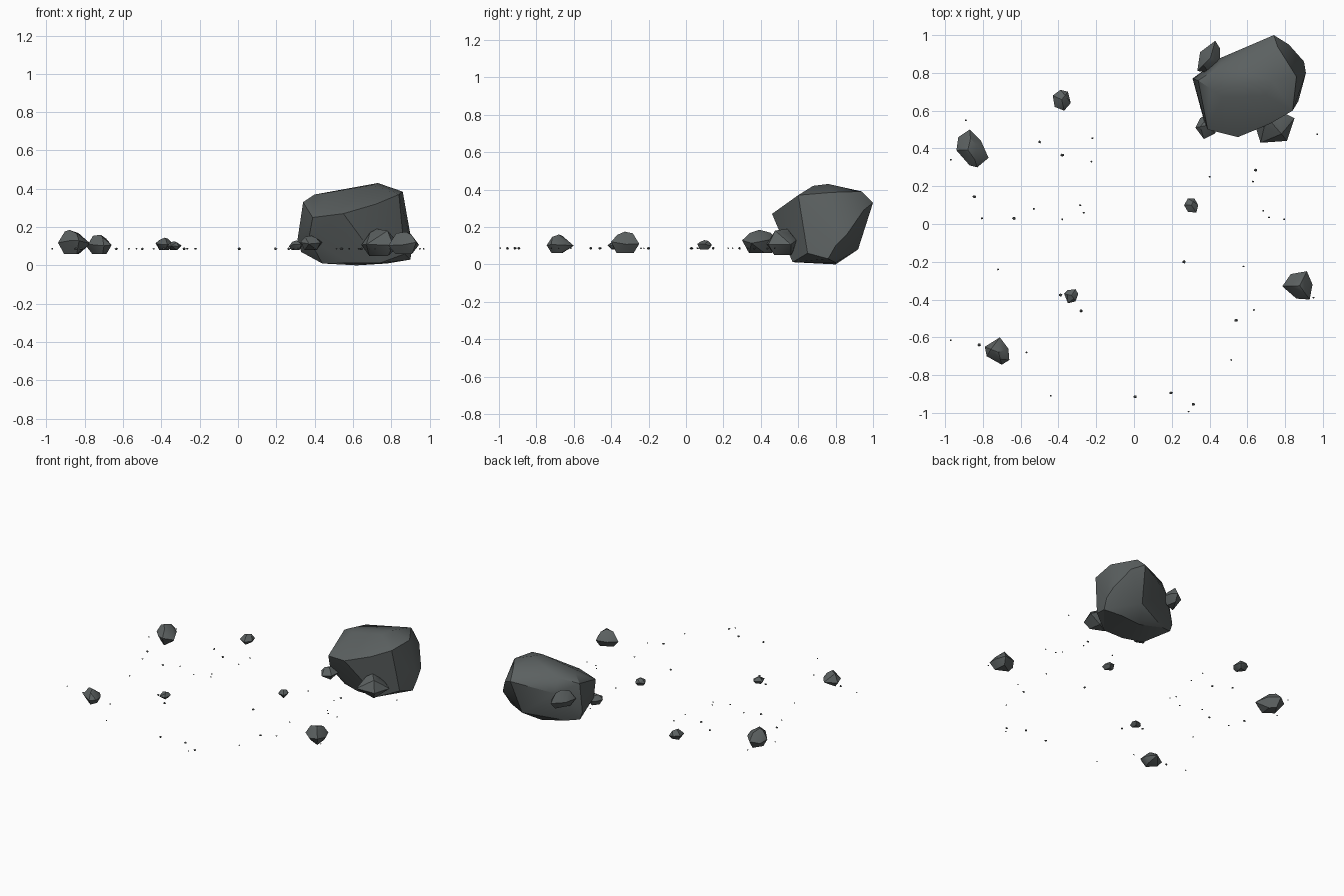
import bpy, bmesh, math, random
from mathutils import Vector

random.seed(4)
stone = bpy.data.materials.new("dark grey stone")
stone.diffuse_color = (0.105, 0.118, 0.118, 1)


def hull(name, points, smooth=32):
    """Solid rock wrapped around a cloud of corner points."""
    bm = bmesh.new()
    for p in points:
        bm.verts.new(p)
    res = bmesh.ops.convex_hull(bm, input=bm.verts)
    inner = [g for g in res["geom_interior"] if isinstance(g, bmesh.types.BMVert)]
    bmesh.ops.delete(bm, geom=inner, context='VERTS')
    bmesh.ops.recalc_face_normals(bm, faces=bm.faces)
    me = bpy.data.meshes.new(name)
    bm.to_mesh(me)
    bm.free()
    me.materials.append(stone)
    ob = bpy.data.objects.new(name, me)
    bpy.context.collection.objects.link(ob)
    bpy.ops.object.select_all(action='DESELECT')
    ob.select_set(True)
    bpy.context.view_layer.objects.active = ob
    bpy.ops.object.shade_smooth_by_angle(angle=math.radians(smooth))
    return ob


def rock(name, outline, z0, z1, peak=(0, 0)):
    """Rock from its plan outline, narrowing to the top and bottom."""
    n = len(outline)
    cx = sum(p[0] for p in outline) / n
    cy = sum(p[1] for p in outline) / n
    h = z1 - z0
    pts = []
    for i, (x, y) in enumerate(outline):
        pts.append((x, y, z0 + h * random.uniform(0.36, 0.58)))
        if i % 2 == 0:
            for k, z in ((0.55, z1 - h * random.uniform(0.05, 0.2)), (0.6, z0)):
                pts.append((cx + (x - cx) * k, cy + (y - cy) * k, z))
    pts.append((cx + peak[0], cy + peak[1], z1))
    return hull(name, pts)


# Large boulder: crown, overhanging front lip, waist and base corners
crown = [(.40, .72, .37), (.47, .67, .38), (.73, .76, .43), (.70, .68, .42),
         (.86, .78, .385), (.76, .94, .39), (.46, .84, .37), (.34, .76, .33)]
lip = [(.39, .50, .25), (.55, .46, .27), (.72, .53, .32), (.84, .60, .37),
       (.74, 1.0, .33), (.82, .95, .29), (.46, .88, .27)]
waist = [(.31, .77, .13), (.90, .86, .16), (.91, .80, .10), (.37, .55, .14)]
base = [(.33, .77, .07), (.44, .62, .01), (.58, .57, .012), (.74, .57, .012),
        (.62, .80, 0), (.78, .80, .01), (.90, .76, .03), (.70, .92, .08),
        (.42, .80, .05), (.87, .65, .06)]
hull("large_boulder", crown + lip + waist + base, 28)

# Rocks leaning on the boulder
rock("rock_back_left", [(.335, .81), (.35, .91), (.43, .97), (.455, .93),
                        (.455, .85), (.40, .80)], .19, .31)
rock("rock_front_right", [(.645, .51), (.67, .43), (.81, .44), (.85, .56),
                          (.79, .59), (.70, .60)], .05, .19, (-.02, .02))
rock("rock_front_left", [(.325, .51), (.37, .45), (.43, .48), (.44, .55),
                         (.38, .58), (.35, .56)], .08, .155)

# Loose rocks scattered over the ground
rock("loose_rock_1", [(-.87, .50), (-.93, .46), (-.94, .39), (-.87, .31),
                      (-.83, .30), (-.77, .35), (-.81, .44)], .06, .185, (-.02, 0))
rock("loose_rock_2", [(-.43, .68), (-.42, .62), (-.37, .60), (-.335, .64),
                      (-.35, .70), (-.39, .71)], .08, .145)
rock("loose_rock_3", [(-.79, -.65), (-.78, -.70), (-.70, -.745), (-.66, -.72),
                      (-.665, -.66), (-.71, -.60)], .06, .16)
rock("loose_rock_4", [(-.37, -.37), (-.35, -.42), (-.31, -.41), (-.295, -.37),
                      (-.31, -.345), (-.35, -.35)], .08, .125)
rock("loose_rock_5", [(.785, -.33), (.86, -.395), (.93, -.40), (.945, -.32),
                      (.915, -.25), (.83, -.265)], .06, .175)
rock("loose_rock_6", [(.265, .10), (.285, .065), (.33, .06), (.34, .10),
                      (.32, .135), (.285, .135)], .08, .13)

# Tiny pebbles: position in plan
pebbles = [(-.89, .55), (-.97, .34), (-.5, .435), (-.38, .365), (-.22, .455),
           (-.225, .33), (-.845, .145), (-.805, .03), (-.635, .03), (-.53, .08),
           (-.38, .025), (-.285, .1), (-.265, .06), (.4, .25), (.645, .285),
           (.63, .225), (.685, .07), (.715, .035), (.795, .025), (.97, .475),
           (.265, -.2), (.58, -.225), (-.72, -.24), (-.39, -.375), (-.28, -.46),
           (-.97, -.615), (-.82, -.64), (-.57, -.68), (.54, -.51), (.635, -.455),
           (.515, -.72), (.95, -.39), (-.44, -.91), (.005, -.915), (.195, -.895),
           (.315, -.955), (.29, -.993), (.355, .615)]
large = {2, 3, 6, 8, 14, 20, 23, 24, 26, 28, 33, 34, 35}
for i, (x, y) in enumerate(pebbles):
    r = .010 if i in large else .006
    turn = random.uniform(0, math.tau)
    ring = [(x + r * math.cos(turn + a * math.tau / 5) * random.uniform(.8, 1.2),
             y + r * math.sin(turn + a * math.tau / 5) * random.uniform(.7, 1.0))
            for a in range(5)]
    rock(f"pebble_{i + 1}", ring, .087 - r * .6, .087 + r * .6)
